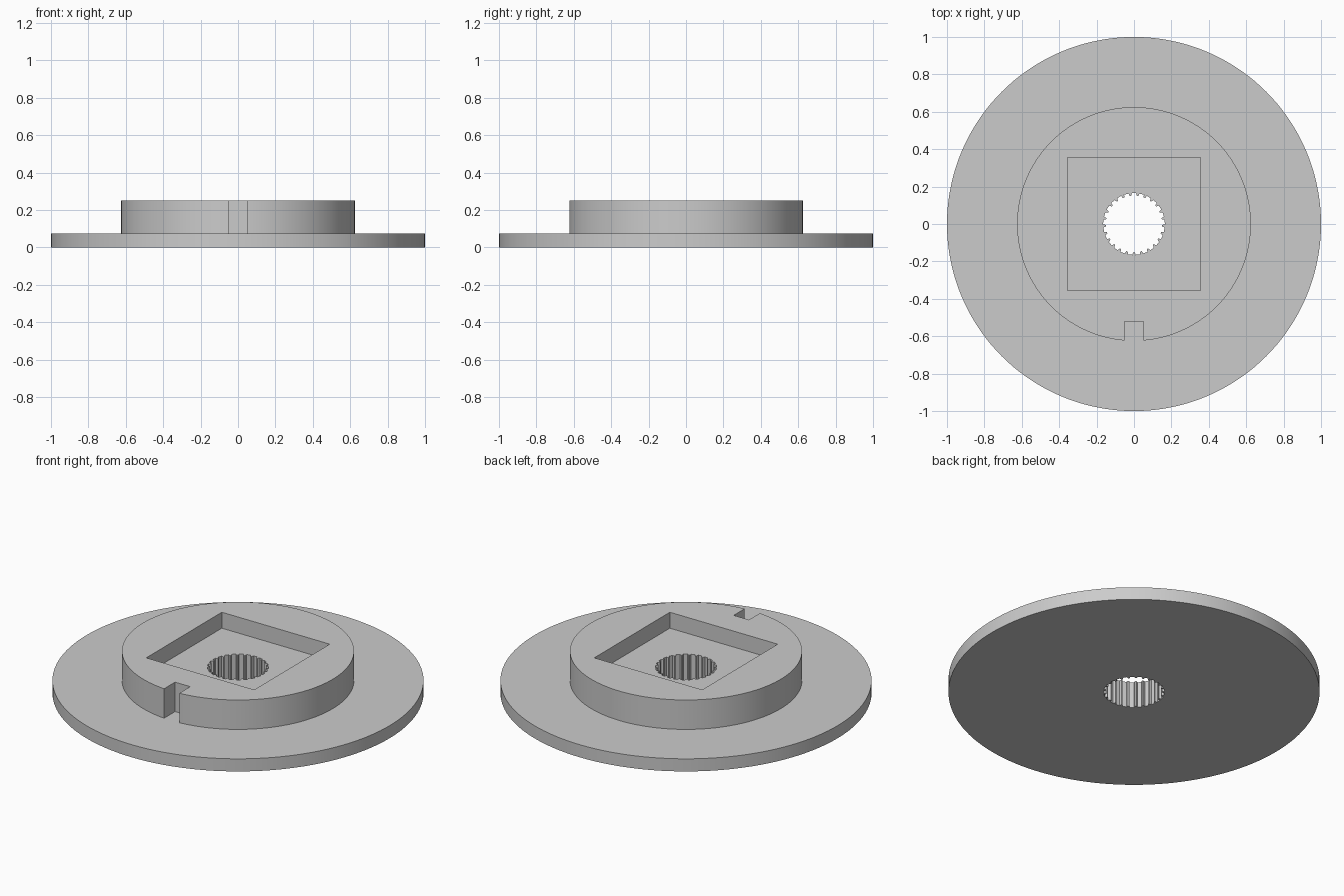
import bpy, bmesh
from math import sin, cos, pi, radians

FLANGE_TOP, HUB_TOP, POCKET_FLOOR = 0.075, 0.25, 0.155
TEETH = 25

cube = bpy.data.objects.get("Cube")
if cube:
    bpy.data.objects.remove(cube, do_unlink=True)

grey = bpy.data.materials.new("light grey")
grey.use_nodes = True
grey.diffuse_color = (0.6, 0.6, 0.6, 1)
grey.node_tree.nodes["Principled BSDF"].inputs["Base Color"].default_value = grey.diffuse_color


def prism(name, outline, z0, z1):
    """Extrude a counter-clockwise outline from z0 to z1."""
    bm = bmesh.new()
    low = [bm.verts.new((x, y, z0)) for x, y in outline]
    high = [bm.verts.new((x, y, z1)) for x, y in outline]
    bm.faces.new(low[::-1])
    bm.faces.new(high)
    for i in range(len(low)):
        j = (i + 1) % len(low)
        bm.faces.new((low[i], low[j], high[j], high[i]))
    mesh = bpy.data.meshes.new(name)
    bm.to_mesh(mesh)
    bm.free()
    mesh.materials.append(grey)
    obj = bpy.data.objects.new(name, mesh)
    bpy.context.collection.objects.link(obj)
    return obj


def circle(radius, sides=144):
    return [(radius * cos(2 * pi * i / sides), radius * sin(2 * pi * i / sides)) for i in range(sides)]


def rectangle(x0, x1, y0, y1):
    return [(x0, y0), (x1, y0), (x1, y1), (x0, y1)]


def spline(outer, inner):
    """Toothed ring outline with a groove at the back."""
    points = []
    for i in range(TEETH):
        for offset, radius in ((-0.28, outer), (0.28, outer), (0.4, inner), (0.6, inner)):
            a = pi / 2 + 2 * pi * (i + offset) / TEETH
            points.append((radius * cos(a), radius * sin(a)))
    return points


def combine(target, tool, operation):
    mod = target.modifiers.new("combine", 'BOOLEAN')
    mod.object, mod.operation, mod.solver = tool, operation, 'EXACT'
    bpy.context.view_layer.objects.active = target
    bpy.ops.object.modifier_apply(modifier=mod.name)
    bpy.data.objects.remove(tool, do_unlink=True)


# Round flange, and hub with a keyway at the front
body = prism("flanged_hub", circle(1), 0, FLANGE_TOP)
hub = prism("hub", circle(0.625), FLANGE_TOP / 2, HUB_TOP)
combine(hub, prism("keyway", rectangle(-0.05, 0.05, -0.8, -0.52), -0.1, 0.4), 'DIFFERENCE')
combine(body, hub, 'UNION')

# Square pocket and splined bore
combine(body, prism("pocket", rectangle(-0.355, 0.355, -0.355, 0.355), POCKET_FLOOR, 0.4), 'DIFFERENCE')
combine(body, prism("bore", spline(0.165, 0.151), -0.1, 0.4), 'DIFFERENCE')

# Smooth round walls, crisp edges
bpy.ops.object.select_all(action='DESELECT')
body.select_set(True)
bpy.context.view_layer.objects.active = body
bpy.ops.object.shade_smooth_by_angle(angle=radians(20))
